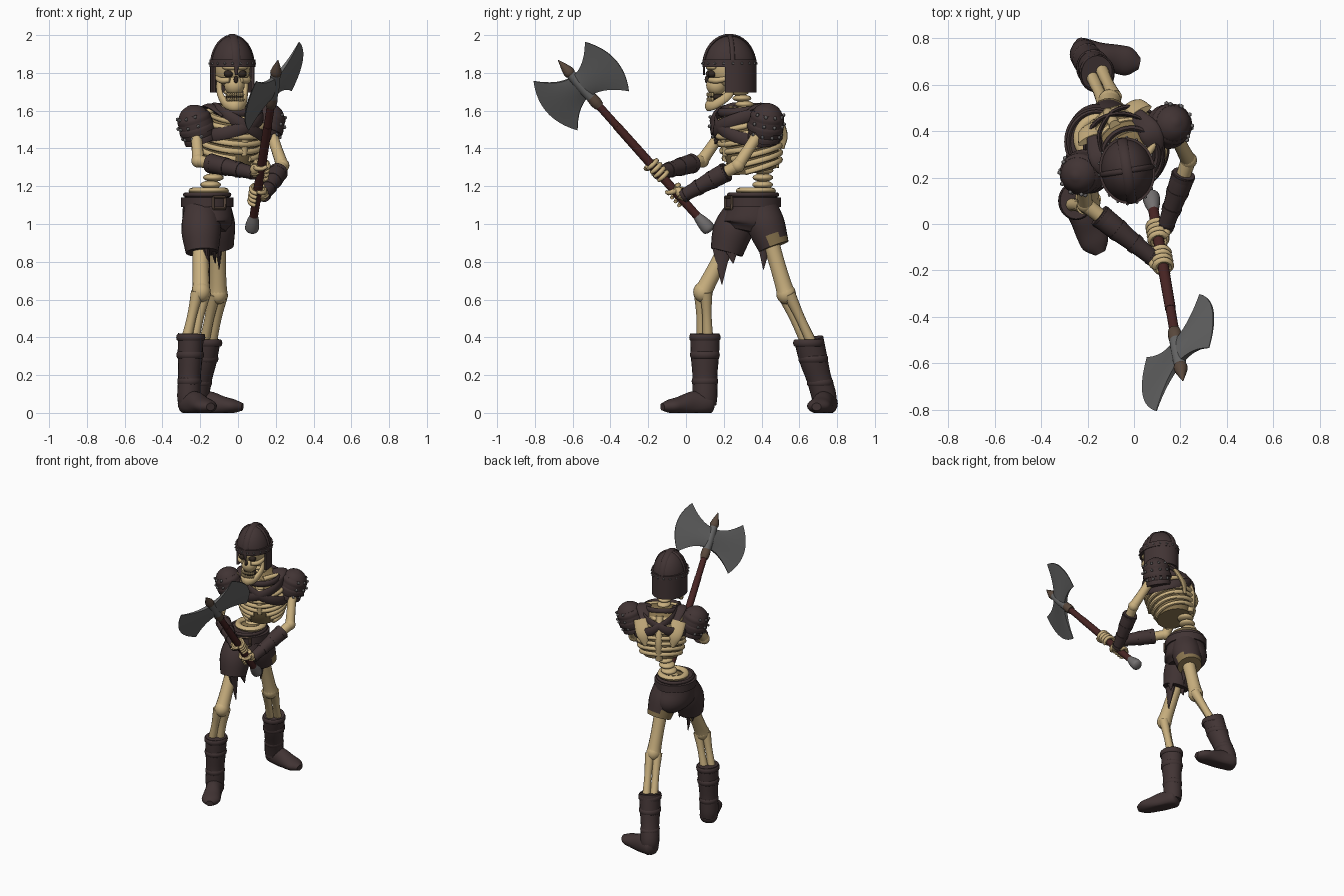
import bpy, bmesh, math
from math import sin, cos, pi, radians
from mathutils import Vector as V, Matrix as M

if "Cube" in bpy.data.objects:
    bpy.data.objects.remove(bpy.data.objects["Cube"])

F = M.Identity(4)          # current working frame


def material(name, *rgb):
    m = bpy.data.materials.new(name)
    m.diffuse_color = (*rgb, 1)
    m.use_nodes = True
    m.node_tree.nodes["Principled BSDF"].inputs["Base Color"].default_value = m.diffuse_color
    return m


BONE = material("bone", 0.58, 0.43, 0.21)
SHADE = material("old bone", 0.24, 0.17, 0.075)
LEATHER = material("dark leather", 0.053, 0.034, 0.034)
STEEL = material("steel", 0.13, 0.13, 0.13)
GRIP = material("red grip", 0.065, 0.018, 0.017)
BRONZE = material("worn bronze", 0.10, 0.065, 0.045)
STUD = material("stud grey", 0.17, 0.16, 0.16)
DARK = material("hollow", 0.03, 0.02, 0.015)


def finish(name, bm, mat):
    bmesh.ops.transform(bm, matrix=F, verts=bm.verts)
    bmesh.ops.recalc_face_normals(bm, faces=bm.faces)
    me = bpy.data.meshes.new(name)
    bm.to_mesh(me)
    bm.free()
    me.materials.append(mat)
    me.shade_smooth()
    me.set_sharp_from_angle(angle=radians(45))
    ob = bpy.data.objects.new(name, me)
    bpy.context.collection.objects.link(ob)
    return ob


def loft(name, rings, mat, loop=False):
    bm = bmesh.new()
    rs = [[bm.verts.new(p) for p in r] for r in rings]
    n = len(rs[0])
    for i in range(len(rs) if loop else len(rs) - 1):
        a, b = rs[i], rs[(i + 1) % len(rs)]
        for j in range(n):
            bm.faces.new((a[j], a[(j + 1) % n], b[(j + 1) % n], b[j]))
    if not loop:
        bm.faces.new(rs[0])
        bm.faces.new(rs[-1])
    return finish(name, bm, mat)


def tube(name, pts, rad, mat, seg=14, sub=4):
    """Smooth sweep through points; each radius is one number or (side, other)."""
    rad = [(r, r) if not isinstance(r, tuple) else r for r in rad]
    k = [(*p, *r) for p, r in zip(pts, rad)]
    k = [[2 * a - b for a, b in zip(k[0], k[1])]] + k + [[2 * a - b for a, b in zip(k[-1], k[-2])]]
    path = []
    for i in range(1, len(k) - 2):
        for s in range(sub + (i == len(k) - 3)):
            t = s / sub
            path.append([0.5 * (2 * b + (c - a) * t + (2 * a - 5 * b + 4 * c - d) * t * t
                                + (3 * b - a - 3 * c + d) * t ** 3)
                         for a, b, c, d in zip(*k[i - 1:i + 3])])
    c = [V(p[:3]) for p in path]
    ref = V((0, 1, 0)) if abs((c[-1] - c[0]).normalized().z) > 0.75 else V((0, 0, 1))
    rings = []
    for i, p in enumerate(path):
        t = (c[min(i + 1, len(c) - 1)] - c[max(i - 1, 0)]).normalized()
        s = t.cross(ref).normalized()
        o = s.cross(t)
        rings.append([c[i] + s * cos(2 * pi * j / seg) * max(p[3], .002)
                      + o * sin(2 * pi * j / seg) * max(p[4], .002) for j in range(seg)])
    return loft(name, rings, mat)


def blob(name, c, r, mat, seg=16):
    bm = bmesh.new()
    r = r if isinstance(r, tuple) else (r, r, r)
    bmesh.ops.create_uvsphere(bm, u_segments=seg, v_segments=seg * 2 // 3, radius=1,
                              matrix=M.Translation(c) @ M.Diagonal((*r, 1)))
    return finish(name, bm, mat)


def band(name, f, w, th, mat, a0=0, a1=360, seg=48, n=8, flat=False):
    """Hoop around the local z axis: f(angle) gives its centre line."""
    full = a1 - a0 == 360
    rings = []
    for i in range(seg if full else seg + 1):
        a = radians(a0 + (a1 - a0) * i / seg)
        c, out = f(a), V((cos(a), sin(a), 0))
        q = [(1, 1), (1, -1), (-1, -1), (-1, 1)] if flat else \
            [(cos(2 * pi * j / n), sin(2 * pi * j / n)) for j in range(n)]
        rings.append([c + out * x * th + V((0, 0, z * w)) for x, z in q])
    return loft(name, rings, mat, full)


def hoop(cx, cy, z, a, b):
    return lambda t: V((cx + a * cos(t), cy + b * sin(t), z))


# ---- legs and boots: hip, knee, boot top, ankle, heel, toe
LEGS = {
    "front": ((-.20, .28, 1.0), (-.195, .09, .64), (-.25, .10, .40), (-.26, .10, .09), (-.265, .115), (-.165, -.085)),
    "back": ((-.11, .42, 1.0), (-.105, .53, .63), (-.16, .65, .37), (-.215, .73, .09), (-.24, .745), (-.02, .70))}
for side, (hip, knee, top, ank, heel, toe) in LEGS.items():
    hip, knee, top, ank = map(V, (hip, knee, top, ank))
    tube(side + "_thigh_bone", [hip, hip.lerp(knee, .5), hip.lerp(knee, .85), knee], [.05, .043, .045, .05], BONE)
    blob(side + "_knee", knee, (.05, .052, .055), BONE)
    for s in (-1, 1):
        o = V((.02 * s, .016 * s, 0))
        tube(side + "_shin_bone", [knee + o, knee.lerp(top, .5) + o, top + o], [.034, .025, .028], BONE)
    tube(side + "_boot_shaft", [top + V((0, 0, .02)), top.lerp(ank, .3), top.lerp(ank, .65), ank, ank - V((0, 0, .05))],
         [(.068, .078), (.066, .075), (.06, .066), (.062, .066), (.055, .06)], LEATHER, 20)
    for t, r in ((.0, .075), (.3, .071), (.75, .062)):
        p = top.lerp(ank, t)
        band(side + "_boot_roll", hoop(p.x, p.y, p.z, r - .005, r + .001), .018, .007, LEATHER)
    h, e = V((*heel, .05)), V((*toe, .035))
    foot = tube(side + "_boot_foot", [h + (h - e) * .12, h, h.lerp(e, .4), h.lerp(e, .75), e, e + (e - h) * .2],
                [.03, (.06, .06), (.056, .07), (.062, .048), (.06, .036), (.025, .02)], LEATHER, 20)
    for v in foot.data.vertices:
        v.co.z = max(v.co.z, 0)

# ---- shorts, belt, pelvis
tube("shorts_hips", [(-.163, .355, 1.16), (-.163, .355, 1.08), (-.16, .355, 1.0), (-.155, .345, .95)],
     [(.115, .125), (.13, .14), (.13, .165), (.09, .13)], LEATHER, 28)
tube("shorts_front_leg", [(-.195, .31, 1.08), (-.195, .25, .97), (-.19, .215, .85)], [.09, .105, .087], LEATHER, 24)
hem = tube("shorts_back_leg", [(-.125, .40, 1.08), (-.115, .425, .99), (-.105, .465, .88)], [.09, .1, .083], LEATHER, 24)
hem.data.materials.append(SHADE)
for p in hem.data.polygons:
    p.material_index = int(p.center.z < .945 and p.center.y > .43)
for a, b, w in (((-.17, .19, .88), (-.15, .19, .68), .055), ((-.1, .415, .9), (-.1, .41, .76), .04),
                ((-.22, .24, .87), (-.23, .25, .79), .04), ((-.13, .24, .88), (-.12, .25, .79), .045)):
    tube("torn_hem", [a, b], [(.02, w), (.002, .002)], LEATHER, 10)
band("belt", hoop(-.163, .355, 1.115, .128, .138), .026, .01, LEATHER, flat=True)
band("waistband", hoop(-.163, .355, 1.155, .118, .128), .012, .01, LEATHER)
F = M.Translation((-.10, .225, 1.112)) @ M.Rotation(radians(28), 4, 'Z')
for z in (-.03, .03):
    tube("belt_buckle", [(-.035, 0, z), (.035, 0, z)], [.008, .008], BRONZE, 8)
for x in (-.035, .035):
    tube("belt_buckle_side", [(x, 0, -.03), (x, 0, .03)], [.008, .008], BRONZE, 8)
F = M.Identity(4)
band("pelvis_rim", hoop(-.155, .37, 1.175, .085, .085), .018, .022, BONE)
blob("pelvis", (-.155, .38, 1.15), (.09, .09, .03), SHADE)

# ---- spine and neck
for i in range(6):
    p = V((-.16, .405, 1.17)).lerp(V((-.085, .41, 1.36)), i / 5)
    blob("lumbar_vertebra", p, (.055, .055, .022), BONE)
for i in range(6):
    p = V((-.04, .335, 1.57)).lerp(V((-.03, .27, 1.73)), i / 5)
    blob("neck_vertebra", p, (.045, .05, .019), BONE)

# ---- rib cage and harness, in the turned torso frame
F = M.Translation((-.035, .335, 0)) @ M.Rotation(radians(28), 4, 'Z')
PROF = [(1.20, .10), (1.28, .125), (1.35, .15), (1.45, .165), (1.52, .16), (1.58, .13), (1.62, .085), (1.66, .05)]


def R(z):
    for (z0, r0), (z1, r1) in zip(PROF, PROF[1:]):
        if z <= z1:
            return r0 + (r1 - r0) * max(0, (z - z0) / (z1 - z0))
    return .05


def around(zf, grow):
    def f(a):
        z = zf(a)
        r = R(z) + grow
        return V((r * cos(a), r * sin(a) + (1.45 - z) * .18, z))
    return f


tube("rib_core", [(0, (1.45 - z) * .18, z) for z, _ in PROF[1:-1]], [r * .93 for _, r in PROF[1:-1]], SHADE, 28)
for i in range(8):
    z0, gap = 1.305 + i * .039, max(0, 40 - i * 12)
    band("rib", around(lambda a: z0 + .04 * sin(a), 0), .0155, .014, BONE, -90 + gap, 270 - gap)
tube("sternum", [(0, -.12, 1.6), (0, -.155, 1.5), (0, -.145, 1.36)], [(.03, .012), (.025, .014), (.015, .012)], BONE)
tube("backbone", [(0, .15, 1.3), (0, .16, 1.45), (0, .1, 1.6)], [.025, .025, .025], BONE)
for s in (-1, 1):
    tube("collar_bone", [(s * .02, -.1, 1.6), (s * .11, -.05, 1.61), (s * .2, 0, 1.57)], [.018, .015, .02], BONE)
    tube("shoulder_blade", [(s * .13, .1, 1.57), (s * .11, .145, 1.48), (s * .09, .15, 1.4)],
         [(.05, .015), (.045, .014), (.015, .01)], BONE)
    # strap over one shoulder and under the other arm
    band("cross_strap", around(lambda a: 1.525 + (.085 if s < 0 else .055) * s * cos(a) + .01 * sin(a), .014),
         .034, .011, LEATHER)
    tube("shoulder_strap", [(s * .09, -.11, 1.57), (s * .12, 0, 1.625), (s * .1, .1, 1.57)],
         [(.035, .012), (.05, .014), (.035, .012)], LEATHER)
band("collar", around(lambda a: 1.605 + .015 * sin(a), .016), .022, .013, LEATHER)

# ---- head, in its own frame facing -y
F = M.Translation((-.03, .23, 0)) @ M.Rotation(radians(9), 4, 'Z')
blob("skull", (0, .0, 1.83), (.095, .118, .115), BONE, 24)
blob("upper_jaw", (0, -.07, 1.735), (.055, .055, .055), BONE)
blob("brow", (0, -.085, 1.83), (.07, .04, .022), BONE)
blob("nose_hole", (0, -.121, 1.765), (.012, .012, .02), DARK, 10)
tube("jaw", [(-.072, .0, 1.76), (-.068, -.01, 1.69), (-.045, -.08, 1.635), (0, -.115, 1.625),
             (.045, -.08, 1.635), (.068, -.01, 1.69), (.072, .0, 1.76)],
     [.014, (.014, .022), (.015, .024), (.016, .028), (.015, .024), (.014, .022), .014], BONE)
blob("mouth_hollow", (0, -.06, 1.672), (.045, .045, .02), DARK)
for s in (-1, 1):
    blob("eye_socket", (s * .036, -.098, 1.795), (.025, .024, .021), DARK, 12)
    tube("cheek_bone", [(s * .03, -.11, 1.762), (s * .07, -.075, 1.76), (s * .085, .0, 1.775)], [.014, .016, .012], BONE)
for i in range(-4, 5):
    a = i * .22
    for z in (1.685, 1.66):
        blob("tooth", (.055 * sin(a), -.065 - .05 * cos(a), z), (.007, .008, .012), BONE, 6)
# helmet dome, band, ridges, neck guard and rivets
tube("helmet_dome", [(0, 0, 1.835 + .162 * sin(t * pi / 16)) for t in range(9)],
     [(.113 * cos(t * pi / 16), .137 * cos(t * pi / 16)) for t in range(9)], LEATHER, 32, 2)
band("helmet_band", hoop(0, 0, 1.85, .113, .136), .02, .008, LEATHER, flat=True)
arc = [(cos(a), sin(a)) for a in [pi * t / 12 for t in range(13)]]
tube("helmet_ridge", [(0, -.137 * c, 1.838 + .161 * s) for c, s in arc], [(.022, .008)] * 13, LEATHER, 10, 2)
tube("helmet_cross_ridge", [(.113 * c, .0, 1.838 + .158 * s) for c, s in arc], [(.012, .007)] * 13, LEATHER, 10, 2)
tube("nose_guard", [(0, -.136, 1.85), (0, -.137, 1.79)], [(.012, .006), (.008, .005)], LEATHER, 8)
band("neck_guard", hoop(0, .003, 1.772, .108, .132), .075, .008, LEATHER, -18, 198, flat=True)
for i in range(18):
    a = i * pi / 9
    blob("helmet_rivet", (.121 * cos(a), .144 * sin(a), 1.85), .007, STUD, 6)
F = M.Identity(4)

# ---- arms: shoulder, elbow, wrist
ARMS = {"left": ((.155, .425, 1.54), (.235, .275, 1.31), (.135, -.015, 1.15), 1),
        "right": ((-.225, .22, 1.53), (-.21, .085, 1.335), (.085, -.15, 1.27), -1)}
for side, (sh, el, wr, s) in ARMS.items():
    sh, el, wr = map(V, (sh, el, wr))
    tube(side + "_upper_arm", [sh, sh.lerp(el, .5), el], [.038, .03, .033], BONE)
    blob(side + "_elbow", el, .037, BONE)
    tube(side + "_forearm_bone", [el, el.lerp(wr, .4)], [.033, .03], BONE)
    tube(side + "_bracer", [el.lerp(wr, t) for t in (.2, .4, .7, 1)], [.05, .049, .04, .034], LEATHER, 18)
    for t, r in ((.22, .053), (.45, .05), (.7, .044), (.95, .038)):
        tube(side + "_bracer_wrap", [el.lerp(wr, t), el.lerp(wr, t + .06)], [r, r - .002], LEATHER, 18)
    # layered shoulder guard with studs
    up = V((.3 * s, .17 * s, .95)).normalized()
    tube(side + "_shoulder_guard", [sh + up * h for h in (-.1, -.05, 0, .05, .085, .103)],
         [.075, .089, .092, .08, .052, .01], LEATHER, 24)
    for h, r in ((-.075, .086), (-.02, .096), (.035, .09)):
        tube(side + "_shoulder_plate", [sh + up * (h - .025), sh + up * h, sh + up * (h + .02)],
             [r, r, r - .012], LEATHER, 24)
    x = V((.87 * s, .48 * s, -.36)).normalized()
    y = up.cross(x)
    for h, r in ((-.06, .09), (0, .097), (.05, .085)):
        for k in range(-2, 3):
            a = k * .6
            blob(side + "_shoulder_stud", sh + up * h + (x * cos(a) + y * sin(a)) * r, .010, STUD, 6)

# ---- axe: frame with local z along the shaft, x across the blades
foot, tip = V((.075, .11, .985)), V((.21, -.67, 1.86))
ax = (tip - foot).normalized()
lat = V((.55, .65, .51))
lat = (lat - ax * lat.dot(ax)).normalized()
nor = ax.cross(lat)
F = M.Translation(foot) @ M((lat, nor, ax)).transposed().to_4x4()
tube("axe_grip", [(0, 0, .02), (0, 0, .4), (0, 0, .72)], [.022, .024, .023], GRIP, 16)
tube("axe_shaft", [(0, 0, .70), (0, 0, .95)], [.021, .021], GRIP, 16)
tube("axe_collar", [(0, 0, .86), (0, 0, .89), (0, 0, .93)], [.026, .031, .028], BRONZE, 16)
tube("axe_socket", [(0, 0, .91), (0, 0, 1.0), (0, 0, 1.09)], [.028, .03, .026], STEEL, 16)
tube("axe_pommel", [(0, 0, -.03), (0, 0, -.015), (0, 0, .03), (0, 0, .08)], [.018, .036, .034, .022], STUD, 16)
tube("axe_spike", [(0, 0, 1.08), (0, 0, 1.11), (0, 0, 1.19)], [.022, .03, .002], BRONZE, 12)
rings = []
for i in range(-12, 13):
    u = abs(i) / 12
    half = .07 + .106 * u ** 2
    row = [V(((u * .205 + .068 * (1 - v * v) * u * u) * (1 if i >= 0 else -1),
              (.022 * (1 - u) + .003) * (1 - .5 * v * v), 1.005 + v * half)) for v in [k / 8 for k in range(-8, 9)]]
    rings.append(row + [V((p.x, -p.y, p.z)) for p in reversed(row)])
loft("axe_blades", rings, STEEL)

# ---- hands wrapped round the shaft (still in the axe frame)
inv = F.inverted()
for side, d in (("left", .225), ("right", .4)):
    w = inv @ V(ARMS[side][2])
    a0 = math.atan2(w.y, w.x)
    turn = ARMS[side][3]
    palm = V((cos(a0) * .036, sin(a0) * .036, d))
    tube(side + "_palm", [w, w.lerp(palm, .6), palm], [.027, .03, .034], BONE, 12)
    blob(side + "_knuckles", palm, (.026, .026, .046), BONE, 12)
    for k in range(4):
        z = d - .042 + k * .028
        tube(side + "_finger", [(.036 * cos(a0 + turn * t), .036 * sin(a0 + turn * t), z)
                                for t in (0, .7, 1.4, 2.1, 2.8, 3.5, 4.2)],
             [.013, .014, .012, .013, .012, .012, .009], BONE, 8, 2)
    tube(side + "_thumb", [(.036 * cos(a0 - turn * t), .036 * sin(a0 - turn * t), d + .03 + .012 * t)
                           for t in (0, .8, 1.6, 2.2)], [.015, .014, .012, .009], BONE, 8, 2)
F = M.Identity(4)
